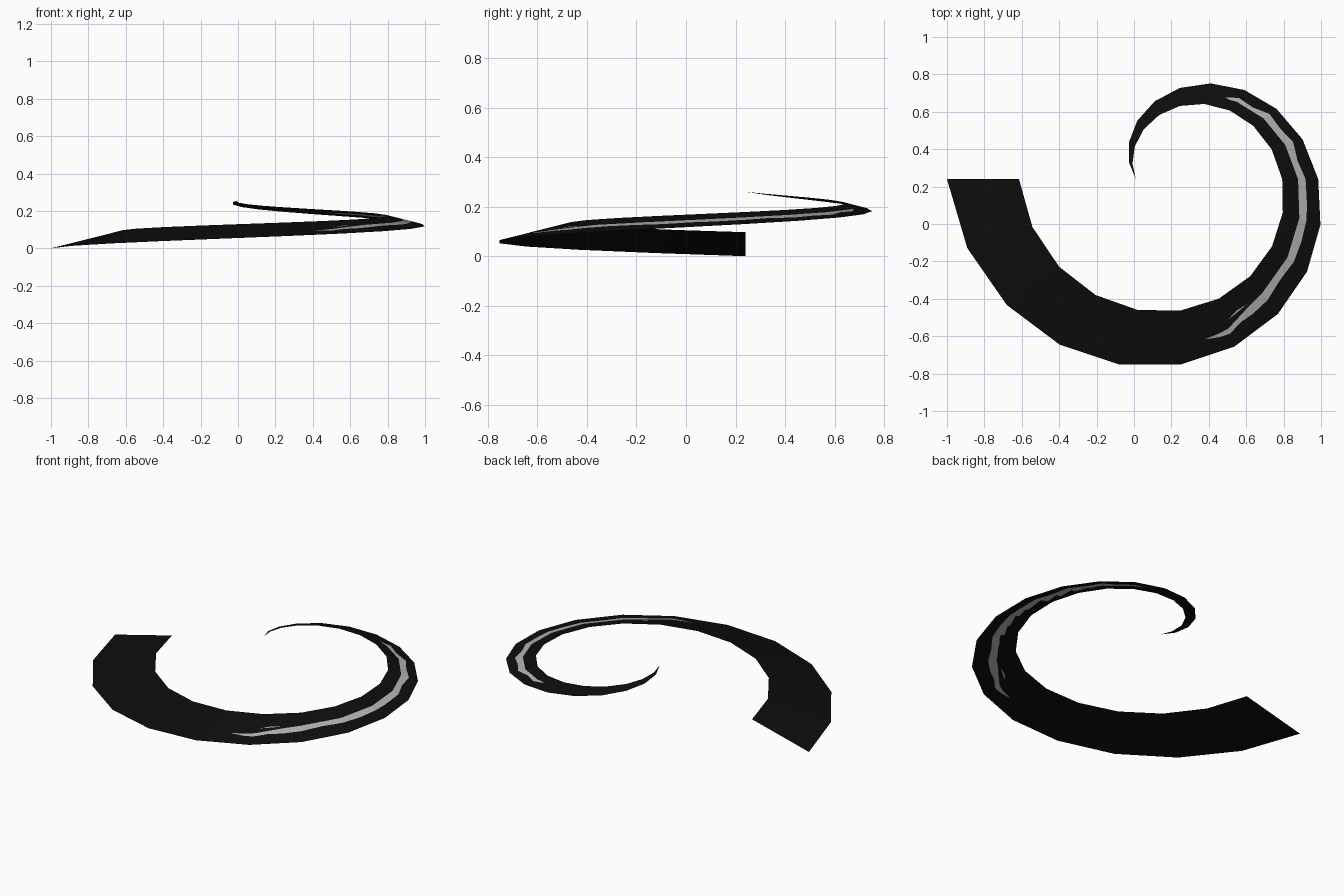
import bpy, bmesh, math
from mathutils import Vector

cube = bpy.data.objects.get("Cube")
if cube:
    bpy.data.objects.remove(cube)

STEPS = 20                      # facets along the one-turn spiral
CENTRE = Vector((0.245, 0.24, 0))

# Stripe edges across the band (0 inner rim, 1 outer rim), keyed by facet position
STRIPE = {5.5: (.68, .68), 5.8: (.66, .73), 6: (.62, .73), 6.3: (.56, .67),
          6.6: (.5, .68), 7: (.42, .63), 7.5: (.42, .6), 8: (.33, .62),
          8.5: (.38, .66), 9: (.33, .63), 9.4: (.36, .66), 10: (.16, .65),
          10.5: (.22, .62), 11: (.22, .7), 11.5: (.36, .66), 12: (.35, .7),
          12.5: (.36, .58), 13: (.38, .62), 13.4: (.5, .5)}
STREAK = {6.05: (.47, .47), 6.3: (.42, .46), 6.6: (.44, .44)}


def material(name, value):
    mat = bpy.data.materials.new(name)
    mat.use_nodes = True
    colour = (value, value, value, 1)
    mat.diffuse_color = colour
    mat.node_tree.nodes["Principled BSDF"].inputs["Base Color"].default_value = colour
    return mat


def spoke(i):
    """Inner and outer rim points at a whole facet number."""
    f = i / STEPS
    angle = math.pi + f * math.tau
    out = Vector((math.cos(angle), math.sin(angle), 0))

    def rim(start_radius, start_height):
        r = start_radius + (0.235 - start_radius) * f
        z = start_height + (0.26 - start_height) * f
        return CENTRE + out * r + Vector((0, 0, z))
    return rim(0.86, 0.097), rim(1.245, 0)


def rims(t):
    """Rim points anywhere along the straight-sided facets."""
    i = min(int(t), STEPS - 1)
    return [a.lerp(b, t - i) for a, b in zip(spoke(i), spoke(i + 1))]


def edges(table, t):
    """Interpolated stripe edges, held constant beyond the ends."""
    keys = sorted(table)
    t = min(max(t, keys[0]), keys[-1])
    for a, b in zip(keys, keys[1:]):
        if t <= b:
            w = (t - a) / (b - a)
            return [p + (q - p) * w for p, q in zip(table[a], table[b])]


# Curled tapering band, a single sheet split lengthwise around the stripe
bm = bmesh.new()
rows = []
for t in sorted(set(range(STEPS + 1)) | set(STRIPE) | set(STREAK)):
    inner, outer = rims(t)
    cuts = [0, *edges(STREAK, t), *edges(STRIPE, t), 1]
    rows.append([bm.verts.new(inner.lerp(outer, c)) for c in cuts])
for near, far in zip(rows, rows[1:]):
    for c in range(len(near) - 1):
        face = bm.faces.new((near[c], near[c + 1], far[c + 1], far[c]))
        face.material_index = c % 2      # odd columns are the grey markings
bmesh.ops.remove_doubles(bm, verts=bm.verts, dist=1e-5)

mesh = bpy.data.meshes.new("curled_band")
bm.to_mesh(mesh)
bm.free()
mesh.materials.append(material("black", 0.004))
mesh.materials.append(material("light_grey", 0.45))
band = bpy.data.objects.new("curled_band", mesh)
bpy.context.collection.objects.link(band)
